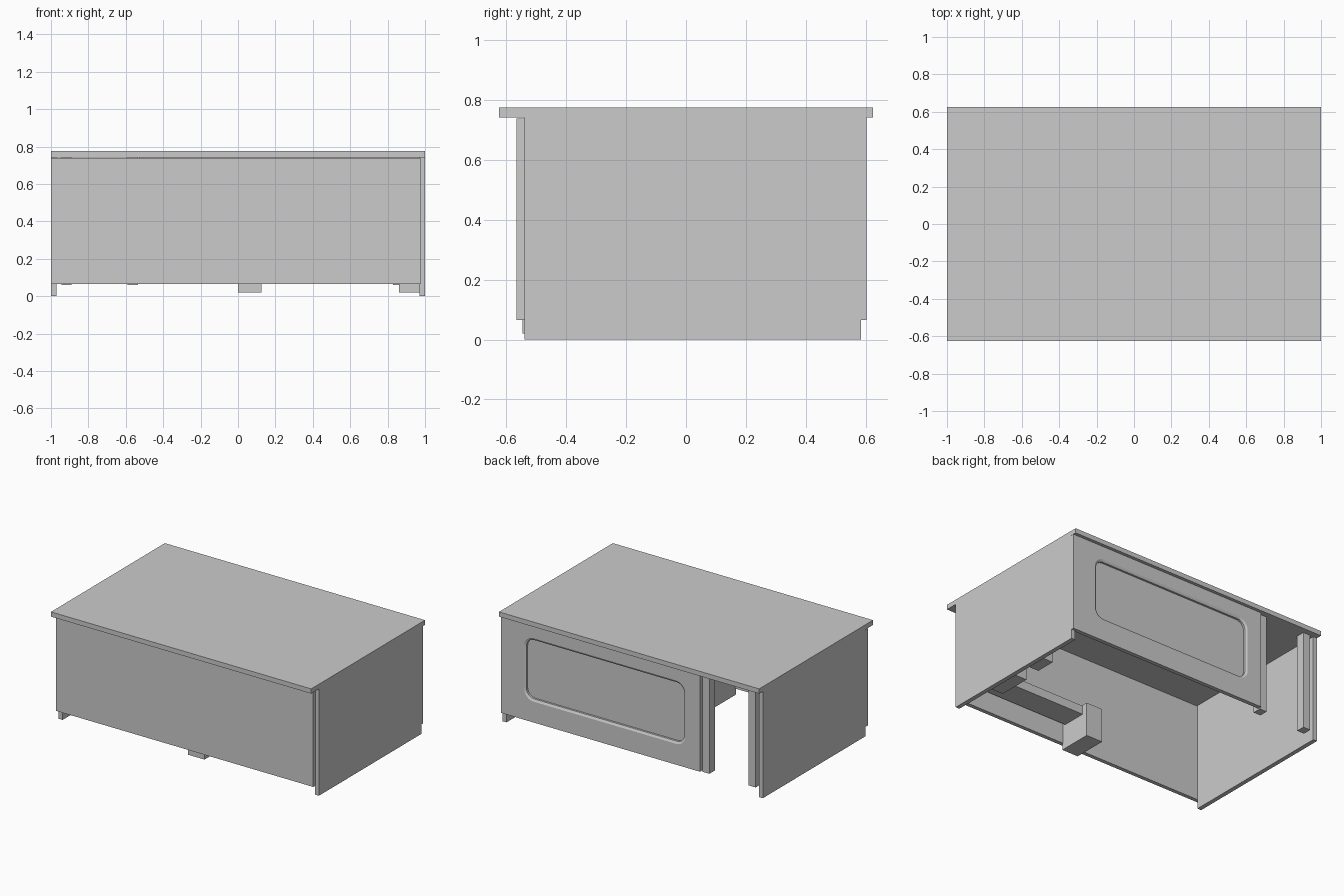
import bpy, bmesh, math

if "Cube" in bpy.data.objects:
    bpy.data.objects.remove(bpy.data.objects["Cube"])


def box(name, x, y, z):
    """Box from (min, max) ranges on each axis."""
    bm = bmesh.new()
    bmesh.ops.create_cube(bm, size=1)
    for v in bm.verts:
        v.co = [(r[0] + r[1]) / 2 + c * (r[1] - r[0]) for c, r in zip(v.co, (x, y, z))]
    return finish(name, bm)


def finish(name, bm):
    bmesh.ops.recalc_face_normals(bm, faces=bm.faces)
    me = bpy.data.meshes.new(name)
    bm.to_mesh(me)
    bm.free()
    ob = bpy.data.objects.new(name, me)
    bpy.context.collection.objects.link(ob)
    return ob


def rounded(bm, x, z, r, y, n=6):
    """Closed loop of vertices for a rounded rectangle facing y."""
    vs = []
    for k, (cx, cz) in enumerate([(x[1] - r, z[1] - r), (x[0] + r, z[1] - r),
                                  (x[0] + r, z[0] + r), (x[1] - r, z[0] + r)]):
        for i in range(n + 1):
            a = math.pi / 2 * (k + i / n)
            vs.append(bm.verts.new((cx + r * math.cos(a), y, cz + r * math.sin(a))))
    return vs


def bridge(bm, a, b):
    n = len(a)
    for i in range(n):
        bm.faces.new((a[i], a[(i + 1) % n], b[(i + 1) % n], b[i]))


# Desk top and outer panels
box("desk_top", (-1, 1), (-0.625, 0.625), (0.742, 0.775))
box("front_panel", (-1, 0.975), (-0.567, -0.54), (0.065, 0.738))
for side, x in (("left", (-1, -0.97)), ("right", (0.97, 1))):
    box(side + "_side_panel", x, (-0.54, 0.585), (0, 0.742))

# Back panel with a bevelled, recessed rounded field
bm = bmesh.new()
X, Z, Y0, Y1 = (-0.53, 0.999), (0.065, 0.742), 0.575, 0.603
corners = [(X[1], Z[1]), (X[0], Z[1]), (X[0], Z[0]), (X[1], Z[0])]
outer = [bm.verts.new((x, Y1, z)) for x, z in corners]
inner_side = [bm.verts.new((x, Y0, z)) for x, z in corners]
rim = rounded(bm, (-0.42, 0.825), (0.21, 0.65), 0.075, Y1)
step = rounded(bm, (-0.405, 0.81), (0.225, 0.635), 0.06, Y1 - 0.008)
field = rounded(bm, (-0.405, 0.81), (0.225, 0.635), 0.06, Y1 - 0.022)
n = len(rim) // 4
for k in range(4):
    arc = rim[k * n:(k + 1) * n]
    for a, b in zip(arc, arc[1:]):
        bm.faces.new((outer[k], a, b))
    j = (k + 1) % 4
    bm.faces.new((outer[k], arc[-1], rim[j * n], outer[j]))
bridge(bm, rim, step)
bridge(bm, step, field)
bm.faces.new(field)
bridge(bm, outer, inner_side)
bm.faces.new(inner_side)
finish("back_panel", bm)

# Posts either side of the back opening
for name, x in (("inner_post", (-0.59, -0.535)), ("outer_post", (-0.945, -0.89))):
    box(name, x, (0.525, 0.585), (0.06, 0.742))

# Low inner frame: front block, rail and side blocks
box("front_block", (0, 0.125), (-0.547, -0.31), (0.02, 0.255))
box("front_rail", (0.125, 0.97), (-0.52, -0.35), (0.19, 0.25))
box("side_block", (0.86, 0.97), (-0.25, -0.02), (0.02, 0.255))
box("rear_side_block", (0.83, 0.97), (0.06, 0.2), (0.06, 0.255))
